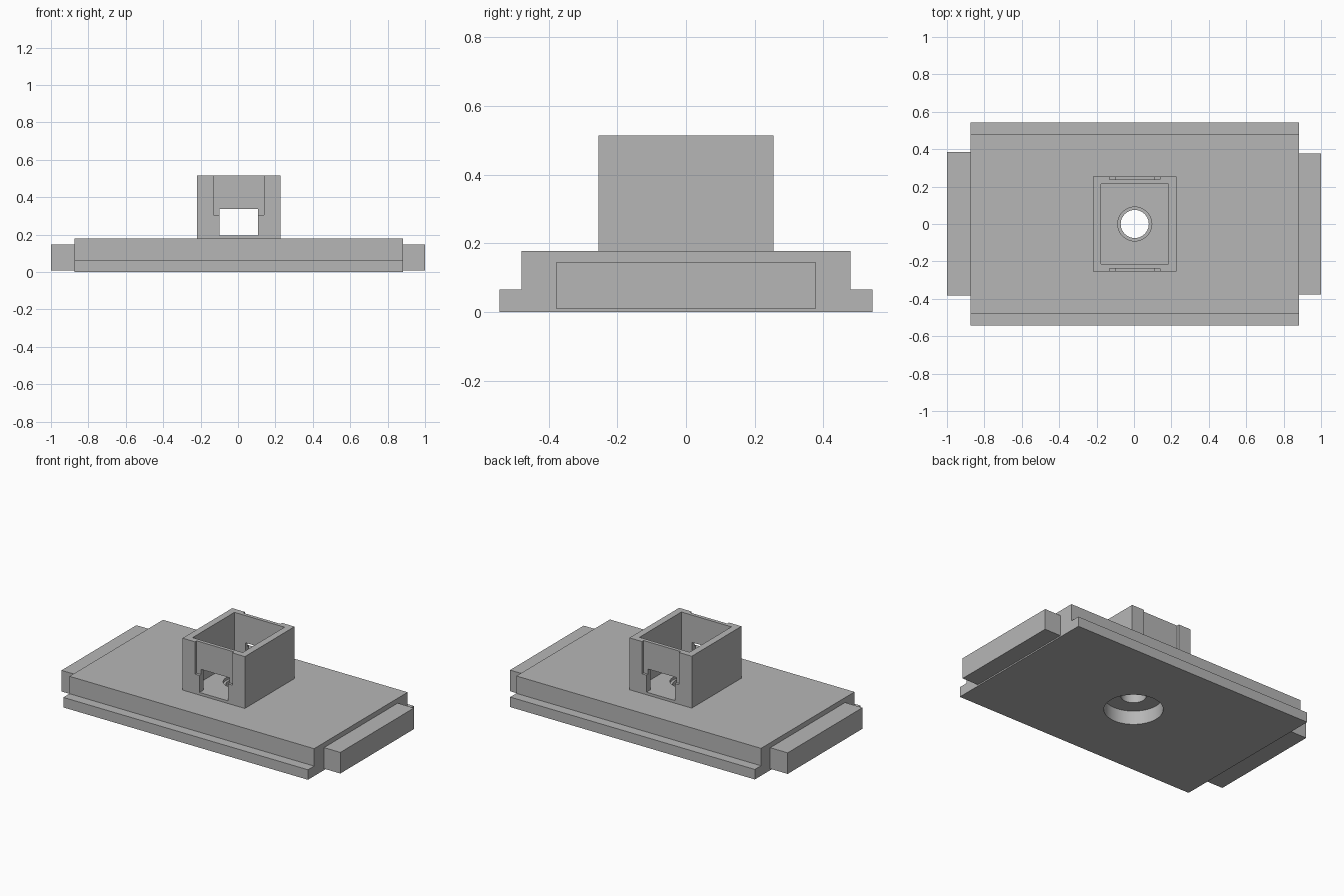
import bpy, bmesh, math

cube = bpy.data.objects.get("Cube")
if cube:
    bpy.data.objects.remove(cube, do_unlink=True)

grey = bpy.data.materials.new("light_grey")
grey.use_nodes = True
colour = (0.47, 0.47, 0.47, 1)
grey.diffuse_color = colour
grey.node_tree.nodes["Principled BSDF"].inputs["Base Color"].default_value = colour

CX = 0.004  # centre line of the base


def add_object(name, bm):
    bmesh.ops.recalc_face_normals(bm, faces=bm.faces)
    mesh = bpy.data.meshes.new(name)
    bm.to_mesh(mesh)
    bm.free()
    mesh.materials.append(grey)
    ob = bpy.data.objects.new(name, mesh)
    bpy.context.scene.collection.objects.link(ob)
    return ob


def box(name, x, y, z):
    bm = bmesh.new()
    bmesh.ops.create_cube(bm, size=1)
    for v in bm.verts:
        v.co = [lo + (c + 0.5) * (hi - lo) for c, (lo, hi) in zip(v.co, (x, y, z))]
    return add_object(name, bm)


def cylinder(name, radius, z0, z1):
    bm = bmesh.new()
    bmesh.ops.create_cone(bm, cap_ends=True, segments=48, radius1=radius,
                          radius2=radius, depth=z1 - z0)
    bmesh.ops.translate(bm, verts=bm.verts, vec=(CX, 0, (z0 + z1) / 2))
    return add_object(name, bm)


def cut(ob, cutters):
    for c in cutters:
        c.hide_render = True
        mod = ob.modifiers.new(c.name, "BOOLEAN")
        mod.operation = "DIFFERENCE"
        mod.solver = "EXACT"
        mod.object = c
    bpy.context.view_layer.update()
    graph = bpy.context.evaluated_depsgraph_get()
    result = bpy.data.meshes.new_from_object(ob.evaluated_get(graph))
    ob.modifiers.clear()
    ob.data = result
    for c in cutters:
        bpy.data.objects.remove(c, do_unlink=True)


def smooth(ob):
    bpy.ops.object.select_all(action="DESELECT")
    ob.select_set(True)
    bpy.context.view_layer.objects.active = ob
    bpy.ops.object.shade_smooth_by_angle(angle=math.radians(30))


# Stepped base plate: half profile mirrored and extruded along x
half = [(0.543, 0), (0.543, 0.065), (0.48, 0.065), (0.48, 0.178)]
profile = half + [(-y, z) for y, z in reversed(half)]
bm = bmesh.new()
face = bm.faces.new([bm.verts.new((CX - 0.879, y, z)) for y, z in profile])
ext = bmesh.ops.extrude_face_region(bm, geom=[face])
bmesh.ops.translate(bm, vec=(1.758, 0, 0),
                    verts=[v for v in ext["geom"] if isinstance(v, bmesh.types.BMVert)])
base = add_object("base_plate", bm)

# Through hole with a wide counterbore underneath
cut(base, [cylinder("hole_cutter", 0.075, -0.1, 0.3),
           cylinder("counterbore_cutter", 0.175, -0.1, 0.09)])
smooth(base)

# End bars
box("right_end_bar", (-1, CX - 0.879), (-0.383, 0.385), (0.009, 0.146))
box("left_end_bar", (CX + 0.879, 1), (-0.378, 0.378), (0.009, 0.146))

# Open socket with a cavity, a through window and shallow outer recesses
socket = box("socket", (CX - 0.224, CX + 0.224), (-0.255, 0.255), (0.178, 0.515))
cutters = [
    box("cavity_cutter", (CX - 0.18, CX + 0.18), (-0.215, 0.215), (0.195, 0.7)),
    box("window_cutter", (CX - 0.102, CX + 0.102), (-0.5, 0.5), (0.195, 0.338)),
    cylinder("floor_hole_cutter", 0.091, 0.1, 0.3),
]
for side, name in ((-1, "front"), (1, "back")):
    y = sorted((side * 0.238, side * 0.4))
    cutters.append(box(name + "_recess_cutter", (CX - 0.134, CX + 0.134), y, (0.305, 0.7)))
cut(socket, cutters)
smooth(socket)
